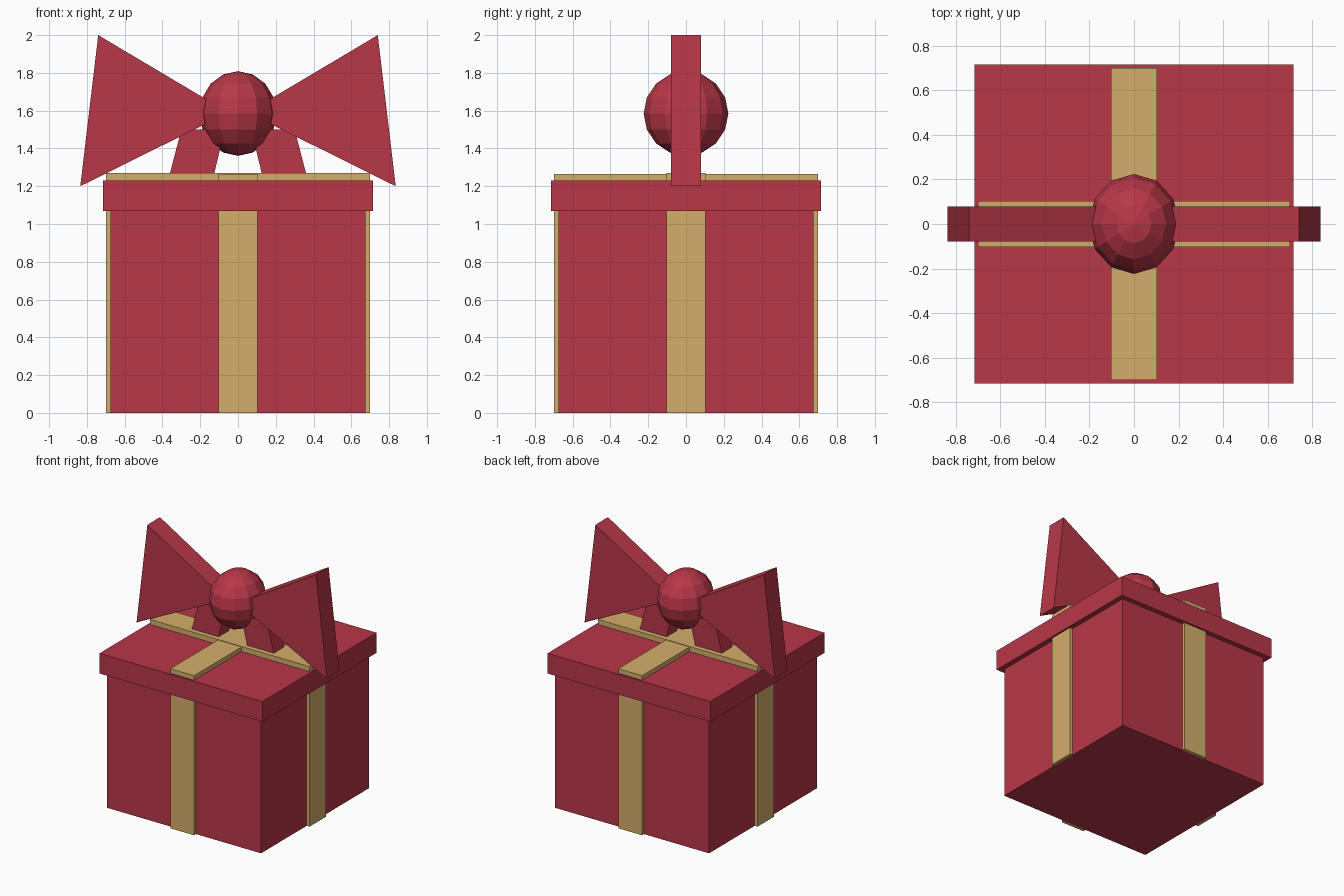
import bpy
import bmesh
from mathutils import Matrix

default = bpy.data.objects.get("Cube")
if default:
    bpy.data.objects.remove(default, do_unlink=True)


def make_material(name, rgb):
    mat = bpy.data.materials.new(name)
    mat.use_nodes = True
    color = (*rgb, 1.0)
    mat.diffuse_color = color
    mat.node_tree.nodes["Principled BSDF"].inputs["Base Color"].default_value = color
    return mat


RED = make_material("crimson red", (0.48, 0.038, 0.064))
GOLD = make_material("ribbon gold", (0.66, 0.42, 0.147))


def finish(name, bm, mat):
    bmesh.ops.recalc_face_normals(bm, faces=bm.faces)
    mesh = bpy.data.meshes.new(name)
    bm.to_mesh(mesh)
    bm.free()
    mesh.materials.append(mat)
    obj = bpy.data.objects.new(name, mesh)
    bpy.context.collection.objects.link(obj)
    return obj


def block(name, x, y, z, mat):
    """Box from (min, max) ranges on each axis."""
    bm = bmesh.new()
    bmesh.ops.create_cube(bm, size=1)
    for v in bm.verts:
        v.co = [(a + b) / 2 + c * (b - a) for c, (a, b) in zip(v.co, (x, y, z))]
    return finish(name, bm, mat)


def prism(name, outline, half_depth, mat):
    """Extrude an x-z outline evenly to both sides of y = 0."""
    bm = bmesh.new()
    face = bm.faces.new([bm.verts.new((x, -half_depth, z)) for x, z in outline])
    extruded = bmesh.ops.extrude_face_region(bm, geom=[face])["geom"]
    verts = [g for g in extruded if isinstance(g, bmesh.types.BMVert)]
    bmesh.ops.translate(bm, verts=verts, vec=(0, 2 * half_depth, 0))
    return finish(name, bm, mat)


# Box and overhanging lid
BOX, LID, BAND, REACH = 0.675, 0.715, 0.104, 0.70
RIM, TOP = 1.07, 1.23
block("box_body", (-BOX, BOX), (-BOX, BOX), (0, RIM), RED)
block("box_lid", (-LID, LID), (-LID, LID), (RIM, TOP), RED)

# Ribbon strips on the four sides
for side, s in (("left", 1), ("right", -1)):
    span = sorted((s * BOX, s * REACH))
    block(f"{side}_ribbon", span, (-BAND, BAND), (0, RIM), GOLD)
for side, s in (("back", 1), ("front", -1)):
    span = sorted((s * BOX, s * REACH))
    block(f"{side}_ribbon", (-BAND, BAND), span, (0, RIM), GOLD)

# Crossed ribbons on the lid
block("lid_ribbon_across", (-REACH, REACH), (-BAND, BAND), (TOP, 1.27), GOLD)
block("lid_ribbon_lengthwise", (-BAND, BAND), (-REACH, REACH), (TOP, 1.266), GOLD)

# Bow loops and tails, mirrored left and right
LOOP = [(0.05, 1.59), (0.835, 1.2), (0.74, 2.0)]
TAIL = [(0.13, 1.25), (0.365, 1.25), (0.30, 1.5), (0.07, 1.5)]
for side, s in (("left", 1), ("right", -1)):
    prism(f"{side}_bow_loop", [(s * x, z) for x, z in LOOP], 0.079, RED)
    prism(f"{side}_bow_tail", [(s * x, z) for x, z in TAIL], 0.065, RED)

# Faceted knot
bm = bmesh.new()
bmesh.ops.create_uvsphere(bm, u_segments=12, v_segments=8, radius=0.224)
bmesh.ops.scale(bm, verts=bm.verts, vec=(0.91, 1, 1))
bmesh.ops.transform(bm, verts=bm.verts, matrix=Matrix.Translation((0, 0, 1.585)))
finish("bow_knot", bm, RED)
